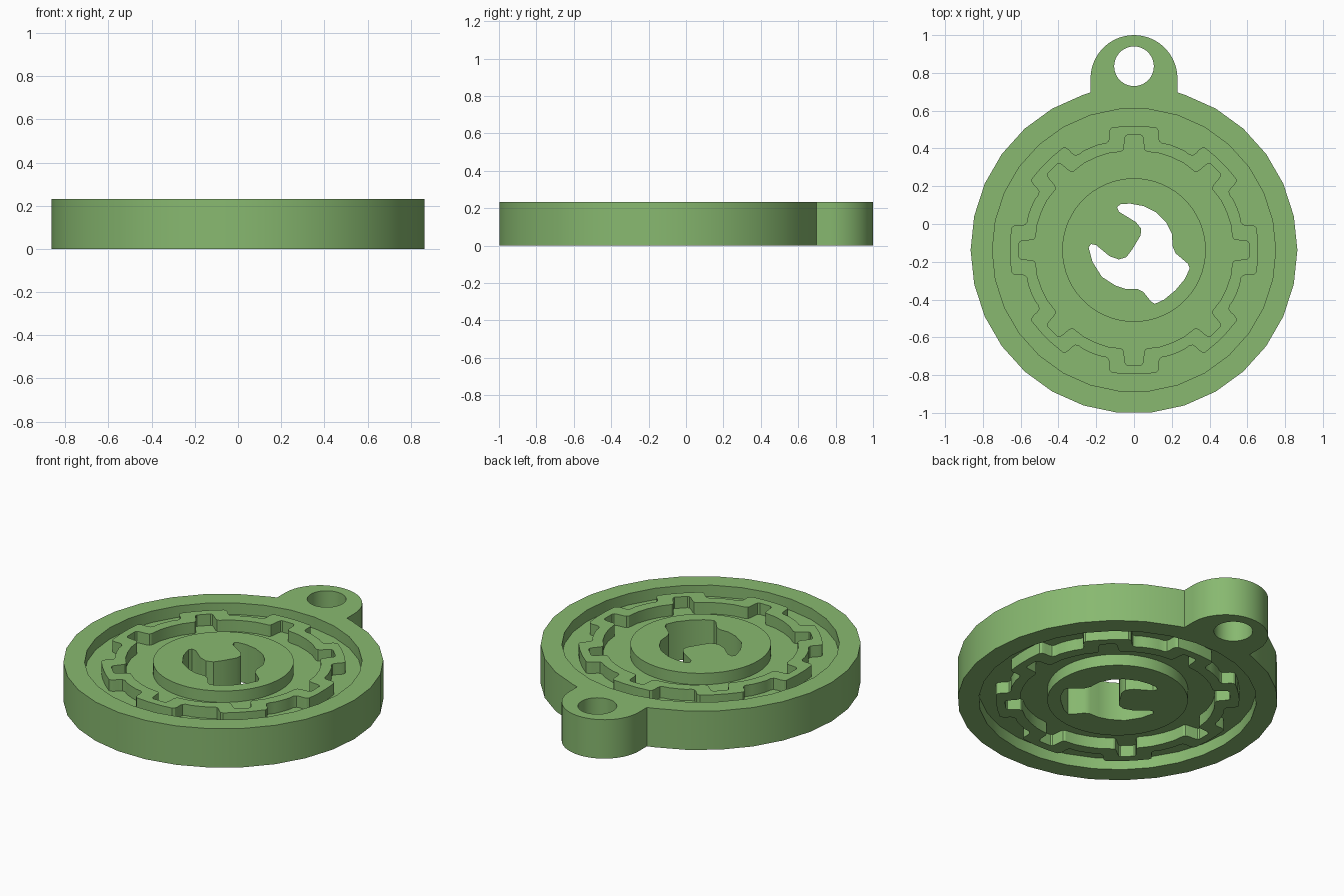
import bpy, bmesh, math

if "Cube" in bpy.data.objects:
    bpy.data.objects.remove(bpy.data.objects["Cube"])

CY = -0.138          # centre of the disc in y
HEIGHT = 0.232       # full thickness
WEB = (0.068, 0.164)  # thin web between the raised rings

green = bpy.data.materials.new("leaf green")
green.diffuse_color = (0.246, 0.485, 0.162, 1)
green.use_nodes = True
green.node_tree.nodes["Principled BSDF"].inputs["Base Color"].default_value = green.diffuse_color


def polar(radius, degrees, cy=CY):
    a = math.radians(degrees)
    return (radius * math.cos(a), cy + radius * math.sin(a))


def circle(radius, sides, cy=CY):
    return [polar(radius, 360 * i / sides, cy) for i in range(sides)]


def toothed(half_tooth, base_angles, base_radius):
    """Outline with eight teeth, one every 45 degrees."""
    points = []
    tooth = [(-a, r) for a, r in half_tooth] + [(a, r) for a, r in reversed(half_tooth)]
    for i in range(8):
        points += [polar(r, 45 * i + a) for a, r in tooth]
        points += [polar(base_radius, 45 * i + a) for a in base_angles]
    return points


def slab(name, outlines, z0, z1):
    """Extrude a flat outline (first) with holes (the rest) from z0 to z1."""
    curve = bpy.data.curves.new(name + "_outline", "CURVE")
    curve.dimensions = "2D"
    curve.fill_mode = "BOTH"
    curve.extrude = (z1 - z0) / 2
    for pts in outlines:
        spline = curve.splines.new("POLY")
        spline.points.add(len(pts) - 1)
        for p, (x, y) in zip(spline.points, pts):
            p.co = (x, y, 0, 1)
        spline.use_cyclic_u = True
    temp = bpy.data.objects.new(name + "_temp", curve)
    bpy.context.collection.objects.link(temp)
    bpy.context.view_layer.update()
    graph = bpy.context.evaluated_depsgraph_get()
    mesh = bpy.data.meshes.new_from_object(temp.evaluated_get(graph))
    bpy.data.objects.remove(temp)
    bpy.data.curves.remove(curve)

    bm = bmesh.new()
    bm.from_mesh(mesh)
    bmesh.ops.remove_doubles(bm, verts=bm.verts, dist=0.0005)
    bmesh.ops.translate(bm, verts=bm.verts, vec=(0, 0, (z0 + z1) / 2))
    bmesh.ops.recalc_face_normals(bm, faces=bm.faces)
    bm.to_mesh(mesh)
    bm.free()
    mesh.materials.clear()
    mesh.materials.append(green)
    obj = bpy.data.objects.new(name, mesh)
    bpy.context.collection.objects.link(obj)
    bpy.ops.object.select_all(action="DESELECT")
    obj.select_set(True)
    bpy.context.view_layer.objects.active = obj
    bpy.ops.object.shade_smooth_by_angle(angle=math.radians(30))
    return obj


# Rim with the hanging tab and its hole
rim = [polar(0.865, a) for a in range(108, 433, 12)]
tab = [(0.23, 0.697)] + [polar(0.23, a, 0.77) for a in range(0, 181, 6)] + [(-0.23, 0.697)]
slab("rim_with_tab", [rim + tab, circle(0.75, 30), circle(0.105, 40, 0.835)], 0, HEIGHT)

# Recessed web joining rim, toothed ring and hub
slab("web", [circle(0.75, 30), circle(0.38, 60)], *WEB)

# Toothed ring, standing proud on both sides
outer = toothed([(14.8, 0.585), (13.2, 0.592), (12.4, 0.61), (12.0, 0.635),
                 (11.3, 0.652), (10.2, 0.66), (3.5, 0.658)], (18, 22.5, 27), 0.59)
inner = toothed([(7.5, 0.525), (6.2, 0.532), (5.6, 0.545), (4.8, 0.59),
                 (4.3, 0.604), (3.4, 0.61)], (15, 22.5, 30), 0.53)
slab("toothed_ring", [outer, inner], 0, HEIGHT)

# Hub with the hooked opening
opening = [
    (-0.09, 0.09), (-0.07, 0.105), (-0.02, 0.108), (0.05, 0.095), (0.12, 0.06),
    (0.17, 0.01), (0.2, -0.05), (0.205, -0.12), (0.22, -0.155), (0.285, -0.21),
    (0.295, -0.235), (0.27, -0.29), (0.22, -0.35), (0.16, -0.4), (0.11, -0.423),
    (0.09, -0.41), (0.05, -0.36), (0.02, -0.345), (-0.04, -0.345), (-0.1, -0.325),
    (-0.17, -0.28), (-0.22, -0.2), (-0.24, -0.125), (-0.228, -0.106), (-0.2, -0.112),
    (-0.13, -0.17), (-0.08, -0.188), (-0.04, -0.175), (-0.01, -0.135), (0.035, -0.06),
    (0.038, -0.025), (0.01, 0.01), (-0.08, 0.065)]
slab("hub", [circle(0.38, 60), opening], 0, HEIGHT)
